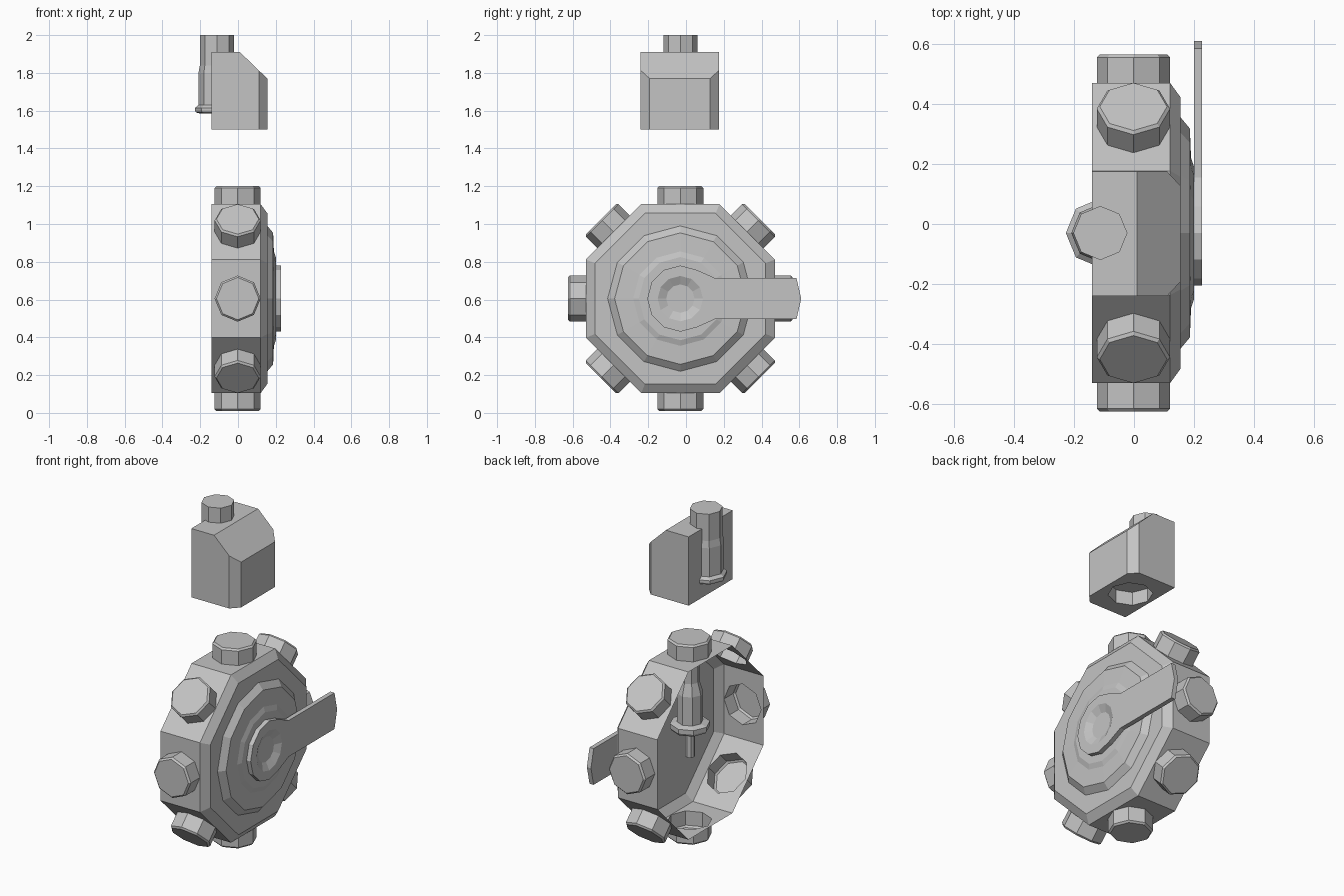
import bpy, bmesh, math
from mathutils import Matrix, Vector

if "Cube" in bpy.data.objects:
    bpy.data.objects.remove(bpy.data.objects["Cube"])

grey = bpy.data.materials.new("plain_grey")
grey.diffuse_color = (0.55, 0.55, 0.55, 1)
grey.use_nodes = True
grey.node_tree.nodes["Principled BSDF"].inputs["Base Color"].default_value = grey.diffuse_color

HUB = Matrix.Translation((0, -0.03, 0.605))
ALONG_X = HUB @ Matrix.Rotation(math.pi / 2, 4, 'Y')   # local z becomes world x


def finish(name, bm, matrix=Matrix()):
    bmesh.ops.remove_doubles(bm, verts=bm.verts, dist=1e-4)
    bmesh.ops.transform(bm, matrix=matrix, verts=bm.verts)
    bmesh.ops.recalc_face_normals(bm, faces=bm.faces)
    me = bpy.data.meshes.new(name)
    bm.to_mesh(me)
    bm.free()
    me.materials.append(grey)
    ob = bpy.data.objects.new(name, me)
    bpy.context.collection.objects.link(ob)
    return ob


def lathe(name, profile, sides, matrix, bottom=True, top=True):
    """Turn (radius, height) points around local z."""
    bm = bmesh.new()
    rings = [[bm.verts.new((r * math.cos(math.tau * i / sides),
                            r * math.sin(math.tau * i / sides), h))
              for i in range(sides)] for r, h in profile]
    for a, b in zip(rings, rings[1:]):
        for i in range(sides):
            j = (i + 1) % sides
            bm.faces.new((a[i], a[j], b[j], b[i]))
    if bottom:
        bm.faces.new(rings[0][::-1])
    if top:
        bm.faces.new(rings[-1])
    return finish(name, bm, matrix)


def prism(bm, points, direction):
    face = bm.faces.new([bm.verts.new(p) for p in points])
    out = bmesh.ops.extrude_face_region(bm, geom=[face])
    moved = [v for v in out["geom"] if isinstance(v, bmesh.types.BMVert)]
    bmesh.ops.translate(bm, verts=moved, vec=direction)
    if face.is_valid and not any(f for f in bm.faces if f is face):
        bm.faces.new(face.verts)


def cut(ob, cutter):
    mod = ob.modifiers.new("cut", 'BOOLEAN')
    mod.operation = 'DIFFERENCE'
    mod.solver = 'EXACT'
    mod.object = cutter
    cutter.hide_render = True
    cutter.hide_viewport = True


# Octagonal drum shell, open at the back, with a round-ish hole under each bolt
R, RIN, X0, X1, X2, BOLT = 0.5, 0.452, -0.14, 0.12, 0.155, 0.122
W, WIN = R * math.tan(math.pi / 8), RIN * math.tan(math.pi / 8)
bm = bmesh.new()
for k in range(8):
    turn = Matrix.Rotation(k * math.pi / 4, 4, 'X')

    def vert(x, y, z):
        return bm.verts.new(turn @ Vector((x, y, z)))

    outer = [vert(x, y, R) for x, y in ((X1, 0), (X1, W), (0, W), (X0, W),
                                        (X0, 0), (X0, -W), (0, -W), (X1, -W))]
    hole = [vert(BOLT * math.cos(i * math.pi / 4) - 0.002,
                 BOLT * math.sin(i * math.pi / 4), R) for i in range(8)]
    for i in range(8):
        j = (i + 1) % 8
        bm.faces.new((outer[i], outer[j], hole[j], hole[i]))
    a, b = vert(X2, WIN, RIN), vert(X2, -WIN, RIN)
    bm.faces.new((outer[7], outer[0], outer[1], a, b))
    bm.faces.new((b, a, vert(X2, 0, 0)))
    # Hollow bolt head on this side
    lathe("bolt_head", [(BOLT, R), (BOLT, 0.585), (BOLT - 0.01, 0.595)], 8,
          HUB @ turn @ Matrix.Translation((-0.002, 0, 0)), bottom=False)
finish("drum_shell", bm, HUB)

# Stepped rings on the drum face
lathe("face_rings", [(0.385, 0.155), (0.348, 0.186), (0.25, 0.19),
                     (0.22, 0.2)], 12, ALONG_X, bottom=False)

# Flat lever with a dished hub
pts = [(0.2, 0.175 * math.cos(math.radians(t)), 0.175 * math.sin(math.radians(t)))
       for t in range(60, 301, 30)]
pts += [(0.2, y, z) for y, z in ((0.185, -0.108), (0.615, -0.108), (0.64, 0),
                                 (0.615, 0.108), (0.185, 0.108))]
bm = bmesh.new()
prism(bm, pts, (0.027, 0, 0))
lever = finish("lever", bm, HUB)
cut(lever, lathe("hub_cutter", [(0.075, 0.206), (0.12, 0.227), (0.12, 0.24)],
                 12, ALONG_X))

# Spindle hanging inside the drum
lathe("inner_spindle", [(0.028, 0.49), (0.028, 0.65), (0.1, 0.65), (0.11, 0.665),
                        (0.11, 0.69), (0.072, 0.7), (0.072, 0.87), (0.052, 0.94),
                        (0.052, 1.19)], 8, Matrix.Translation((-0.005, -0.03, 0)))

# Upper block with chamfered corners, sloped top and a socket underneath
bm = bmesh.new()
prism(bm, [(x, y, 1.5) for x, y in ((-0.14, -0.24), (0.11, -0.24), (0.155, -0.192),
                                    (0.155, 0.127), (0.11, 0.175), (-0.14, 0.175))],
      (0, 0, 0.41))
res = bmesh.ops.bisect_plane(bm, geom=bm.verts[:] + bm.edges[:] + bm.faces[:],
                             plane_co=(0.01, 0, 1.91), plane_no=(0.14, 0, 0.145),
                             clear_outer=True)
bmesh.ops.holes_fill(bm, edges=[e for e in bm.edges if e.is_boundary], sides=0)
block = finish("upper_block", bm)
cut(block, lathe("socket_cutter", [(0.122, 1.45), (0.122, 1.58)], 8,
                 Matrix.Translation((0, -0.03, 0))))

# Plunger set into the back of the block
lathe("plunger", [(0.09, 1.585), (0.11, 1.59), (0.115, 1.6), (0.115, 1.615),
                  (0.097, 1.63), (0.097, 1.8), (0.09, 1.84), (0.09, 2.0)], 8,
      Matrix.Translation((-0.112, -0.03, 0)))
